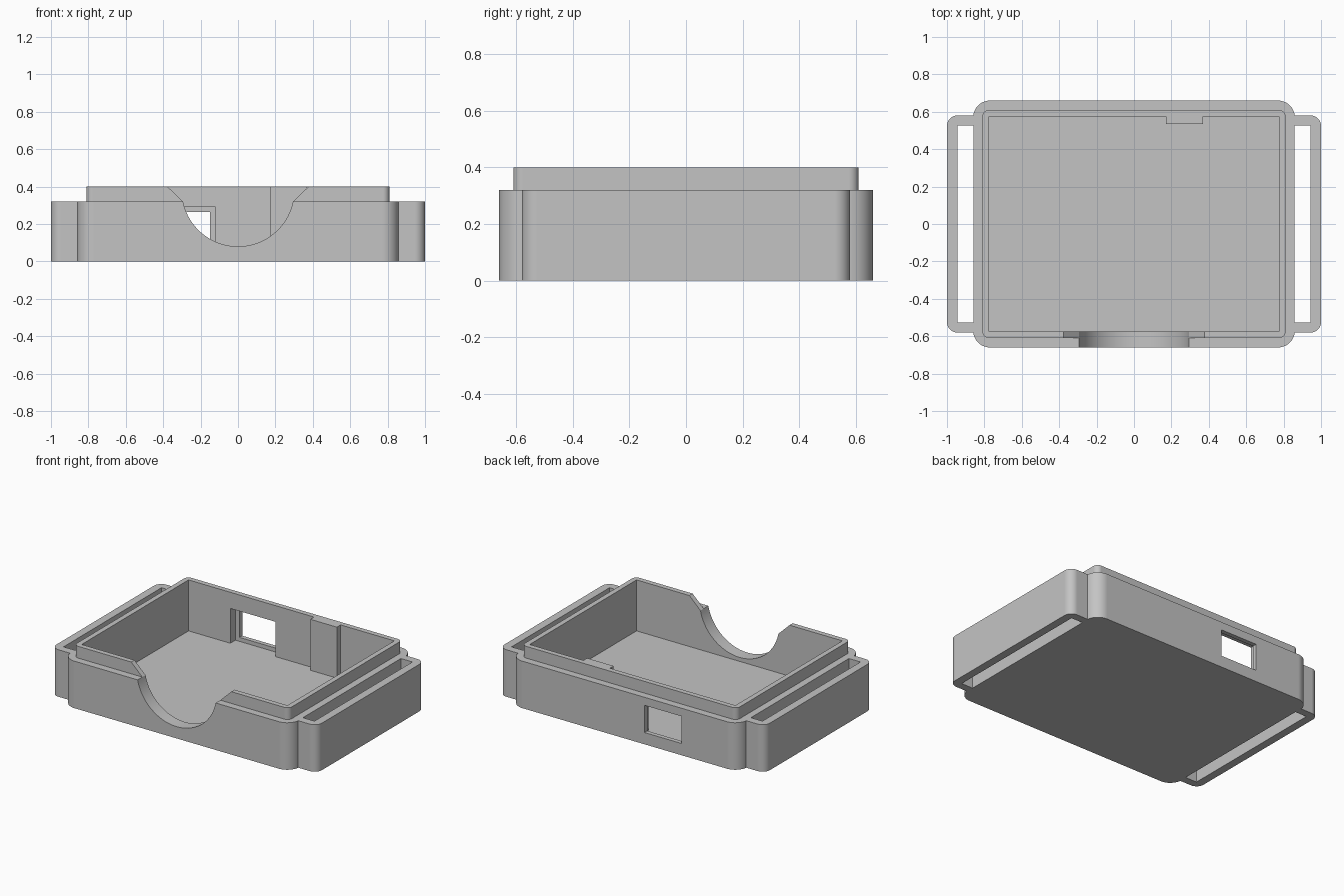
import bpy, bmesh, math
from mathutils import Vector

cube = bpy.data.objects.get("Cube")
if cube:
    bpy.data.objects.remove(cube, do_unlink=True)

grey = bpy.data.materials.new("plain grey")
grey.use_nodes = True
tone = (0.55, 0.55, 0.55, 1)
grey.diffuse_color = tone
grey.node_tree.nodes["Principled BSDF"].inputs["Base Color"].default_value = tone


def prism(name, outline, depth):
    """Extrude a closed outline of 3D points along the depth vector."""
    bm = bmesh.new()
    face = bm.faces.new([bm.verts.new(p) for p in outline])
    made = bmesh.ops.extrude_face_region(bm, geom=[face])["geom"]
    bmesh.ops.translate(bm, vec=Vector(depth),
                        verts=[v for v in made if isinstance(v, bmesh.types.BMVert)])
    bmesh.ops.recalc_face_normals(bm, faces=bm.faces)
    mesh = bpy.data.meshes.new(name)
    bm.to_mesh(mesh)
    bm.free()
    mesh.materials.append(grey)
    obj = bpy.data.objects.new(name, mesh)
    bpy.context.collection.objects.link(obj)
    return obj


def block(name, x0, x1, y0, y1, z0, z1):
    outline = [(x0, y0, z0), (x1, y0, z0), (x1, y1, z0), (x0, y1, z0)]
    return prism(name, outline, (0, 0, z1 - z0))


def rounded_block(name, hx, hy, z0, z1, r, steps=12):
    outline = []
    for i, (sx, sy) in enumerate([(1, 1), (-1, 1), (-1, -1), (1, -1)]):
        for k in range(steps + 1):
            a = math.pi / 2 * (i + k / steps)
            outline.append((sx * (hx - r) + r * math.cos(a),
                            sy * (hy - r) + r * math.sin(a), z0))
    return prism(name, outline, (0, 0, z1 - z0))


def combine(target, tool, operation):
    mod = target.modifiers.new("combine", 'BOOLEAN')
    mod.operation = operation
    mod.solver = 'EXACT'
    mod.object = tool
    bpy.context.view_layer.objects.active = target
    bpy.ops.object.modifier_apply(modifier=mod.name)
    bpy.data.objects.remove(tool, do_unlink=True)


BODY_H, RIM_H, FLOOR = 0.32, 0.40, 0.053

# Outer shell: body, strap loops and stepped rim
case = rounded_block("case_base", 0.86, 0.66, 0, BODY_H, 0.09)
combine(case, rounded_block("strap_loops", 1.0, 0.58, 0, BODY_H, 0.055), 'UNION')
combine(case, rounded_block("rim", 0.81, 0.61, 0.2, RIM_H, 0.035), 'UNION')

# Cavity and strap slots
combine(case, block("cavity", -0.775, 0.775, -0.575, 0.575, FLOOR, 1), 'DIFFERENCE')
for s in (-1, 1):
    xs = sorted((s * 0.858, s * 0.945))
    combine(case, block("slot", *xs, -0.527, 0.527, -1, 1), 'DIFFERENCE')

# Round notch with flared top in the front wall
arc = []
start = math.asin(0.2)
for k in range(41):
    a = math.pi + start + (math.pi - 2 * start) * k / 40
    arc.append((0.3 * math.cos(a), -1, 0.38 + 0.3 * math.sin(a)))
outline = arc + [(0.46, -1, 0.48), (-0.46, -1, 0.48)]
combine(case, prism("notch", outline, (0, 0.5, 0)), 'DIFFERENCE')

# Recess and port opening in the back wall
combine(case, block("recess", -0.46, -0.12, 0.5, 0.63, FLOOR, 0.29), 'DIFFERENCE')
combine(case, block("port", -0.43, -0.15, 0.5, 1, 0.08, 0.265), 'DIFFERENCE')

# Inner pad on the back wall
block("inner_pad", 0.17, 0.37, 0.535, 0.575, FLOOR, RIM_H)

# Smooth rounded corners, crisp edges
bpy.ops.object.select_all(action='DESELECT')
case.select_set(True)
bpy.context.view_layer.objects.active = case
bpy.ops.object.shade_smooth_by_angle(angle=math.radians(30))
mod = case.modifiers.new("even shading", 'WEIGHTED_NORMAL')
mod.keep_sharp = True
